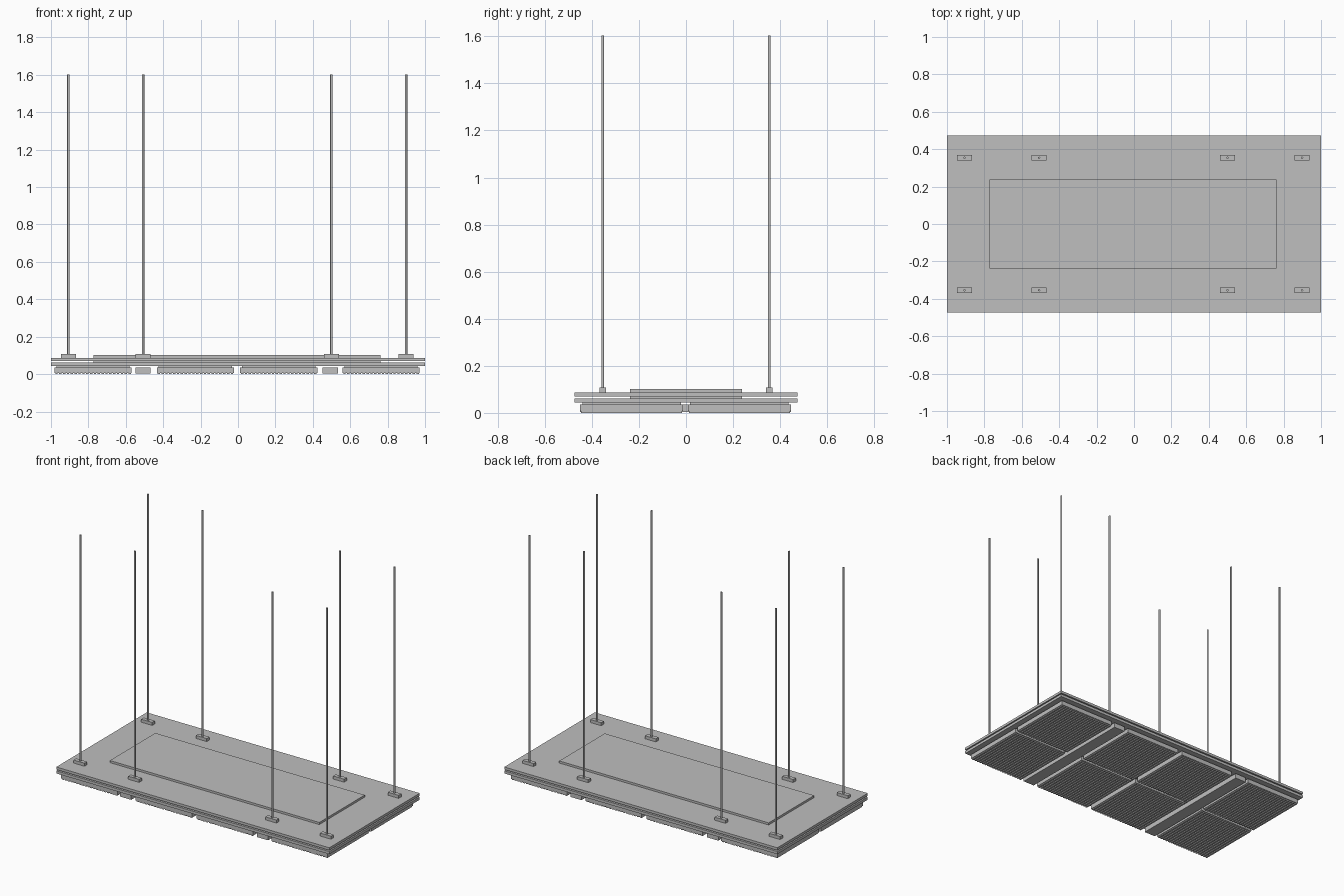
import bpy
import bmesh
from mathutils import Matrix, Vector

old = bpy.data.objects.get("Cube")
if old:
    bpy.data.objects.remove(old, do_unlink=True)

grey = bpy.data.materials.new("light grey metal")
grey.use_nodes = True
colour = (0.52, 0.52, 0.52, 1)
grey.diffuse_color = colour
grey.node_tree.nodes["Principled BSDF"].inputs["Base Color"].default_value = colour


def finish(name, bm):
    mesh = bpy.data.meshes.new(name)
    bm.to_mesh(mesh)
    bm.free()
    mesh.materials.append(grey)
    obj = bpy.data.objects.new(name, mesh)
    bpy.context.collection.objects.link(obj)
    return obj


def add_box(bm, x, y, z):
    """Add a box spanning the given (low, high) ranges."""
    lo, hi = Vector((x[0], y[0], z[0])), Vector((x[1], y[1], z[1]))
    size = Matrix.Diagonal((*(hi - lo), 1))
    bmesh.ops.create_cube(bm, size=1, matrix=Matrix.Translation((lo + hi) / 2) @ size)


def box(name, x, y, z):
    bm = bmesh.new()
    add_box(bm, x, y, z)
    return finish(name, bm)


def around(centre, half):
    return centre - half, centre + half


SHIFT = -0.005  # the fittings sit slightly off the plate centre

# Two stacked plates with a smaller core panel through them
box("lower_plate", (-1, 1), around(0, 0.473), (0.044, 0.062))
box("upper_plate", (-1, 1), around(0, 0.473), (0.070, 0.087))
box("core_panel", around(SHIFT, 0.767), around(0, 0.238), (0.05, 0.101))

# Louvred panels: neck, body and fine slats underneath
HALF_X, HALF_Y, SLATS = 0.206, 0.219, 20
for cx in (-0.775, -0.228, 0.218, 0.765):
    for cy in (-0.231, 0.227):
        bm = bmesh.new()
        add_box(bm, around(cx, HALF_X - 0.01), around(cy, HALF_Y - 0.01), (0.035, 0.045))
        add_box(bm, around(cx, HALF_X), around(cy, HALF_Y), (0.007, 0.036))
        pitch = 2 * HALF_X / SLATS
        for i in range(SLATS):
            x = cx - HALF_X + (i + 0.5) * pitch
            add_box(bm, around(x, pitch * 0.3), around(cy, HALF_Y - 0.004), (0, 0.008))
        finish("louvre_panel", bm)

# Long bars between the outer and inner panels
for cx in (-0.508, 0.494):
    box("light_bar", around(cx, 0.041), around(-0.002, 0.448), (0.003, 0.036))

# Hanging rods and their mounting blocks
for cx in (-0.903, -0.503, 0.503, 0.903):
    for cy in (-0.354, 0.354):
        x = cx + SHIFT * 0.8
        box("rod_block", around(x, 0.04), around(cy, 0.014), (0.086, 0.107))
        bm = bmesh.new()
        low, high = 0.1, 1.603
        bmesh.ops.create_cone(bm, cap_ends=True, segments=16, radius1=0.006, radius2=0.006,
                              depth=high - low,
                              matrix=Matrix.Translation((x, cy, (low + high) / 2)))
        rod = finish("hanging_rod", bm)
        for face in rod.data.polygons:
            face.use_smooth = abs(face.normal.z) < 0.5
